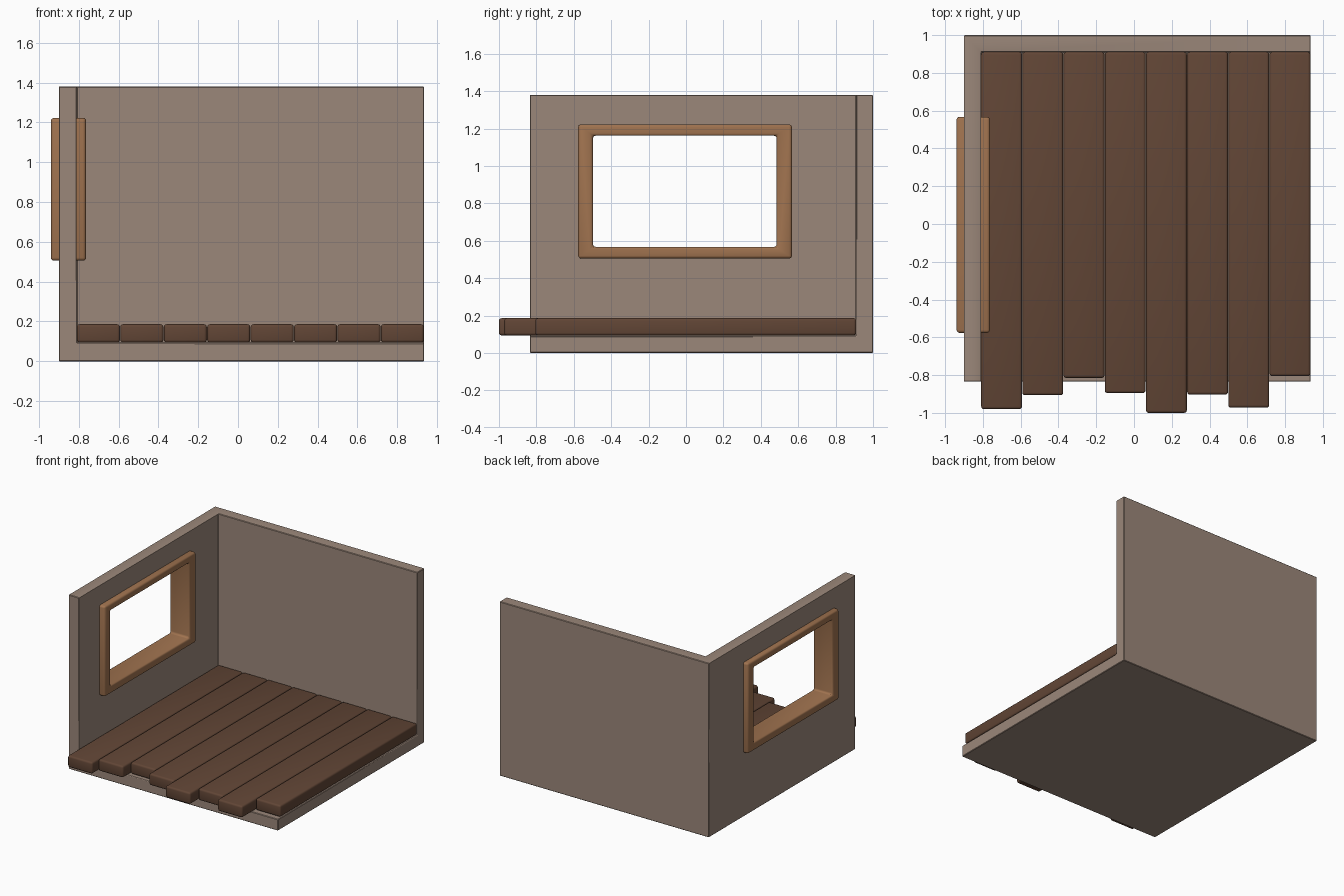
import bpy
import math

if "Cube" in bpy.data.objects:
    bpy.data.objects.remove(bpy.data.objects["Cube"], do_unlink=True)


def material(name, rgb):
    m = bpy.data.materials.new(name)
    m.use_nodes = True
    m.diffuse_color = (*rgb, 1)
    m.node_tree.nodes["Principled BSDF"].inputs["Base Color"].default_value = (*rgb, 1)
    return m


plaster = material("taupe_plaster", (0.33, 0.245, 0.195))
dark_wood = material("dark_brown_wood", (0.12, 0.06, 0.036))
light_wood = material("light_brown_wood", (0.35, 0.17, 0.078))


def box(name, low, high, mat=None):
    """Box between two opposite corners."""
    bpy.ops.mesh.primitive_cube_add(size=1)
    o = bpy.context.object
    o.name = name
    o.location = [(a + b) / 2 for a, b in zip(low, high)]
    o.scale = [b - a for a, b in zip(low, high)]
    bpy.ops.object.transform_apply(location=True, rotation=False, scale=True)
    if mat:
        o.data.materials.append(mat)
    return o


def cut(target, low, high):
    """Subtract a box from the target."""
    cutter = box("cutter", low, high)
    cutter.hide_render = True
    bpy.context.view_layer.objects.active = target
    mod = target.modifiers.new("cut", 'BOOLEAN')
    mod.operation = 'DIFFERENCE'
    mod.solver = 'EXACT'
    mod.object = cutter
    bpy.ops.object.modifier_apply(modifier=mod.name)
    bpy.data.objects.remove(cutter, do_unlink=True)


def soften(o, width, segments):
    """Round the edges and smooth the shading."""
    bpy.ops.object.select_all(action='DESELECT')
    o.select_set(True)
    bpy.context.view_layer.objects.active = o
    mod = o.modifiers.new("round", 'BEVEL')
    mod.width = width
    mod.segments = segments
    mod.limit_method = 'ANGLE'
    bpy.ops.object.modifier_apply(modifier=mod.name)
    bpy.ops.object.shade_smooth_by_angle(angle=math.radians(35))


# Room shell: floor slab, left-hand wall and back wall in one piece
X0, X1, INNER_X = -0.90, 0.935, -0.81
Y0, Y1, INNER_Y = -0.835, 1.0, 0.91
SLAB, TOP = 0.09, 1.38
shell = box("room_shell", (X0, Y0, 0), (X1, Y1, TOP), plaster)
cut(shell, (INNER_X, Y0 - 1, SLAB), (X1 + 1, INNER_Y, TOP + 1))
cut(shell, (X0 - 0.5, -0.54, 0.535), (INNER_X + 0.5, 0.53, 1.19))
soften(shell, 0.004, 1)

# Window frame passing through the wall
frame = box("window_frame", (-0.94, -0.577, 0.505), (-0.763, 0.567, 1.222), light_wood)
cut(frame, (-1.5, -0.498, 0.567), (0, 0.485, 1.162))
soften(frame, 0.016, 3)

# Floor planks with uneven front ends
fronts = [-0.98, -0.906, -0.815, -0.895, -1.0, -0.903, -0.972, -0.805]
pitch = (X1 - INNER_X) / len(fronts)
for i, front in enumerate(fronts):
    x = INNER_X + i * pitch
    plank = box(f"floor_plank_{i + 1}", (x + 0.001, front, 0.094),
                (x + pitch - 0.001, INNER_Y, 0.186), dark_wood)
    soften(plank, 0.014, 3)
